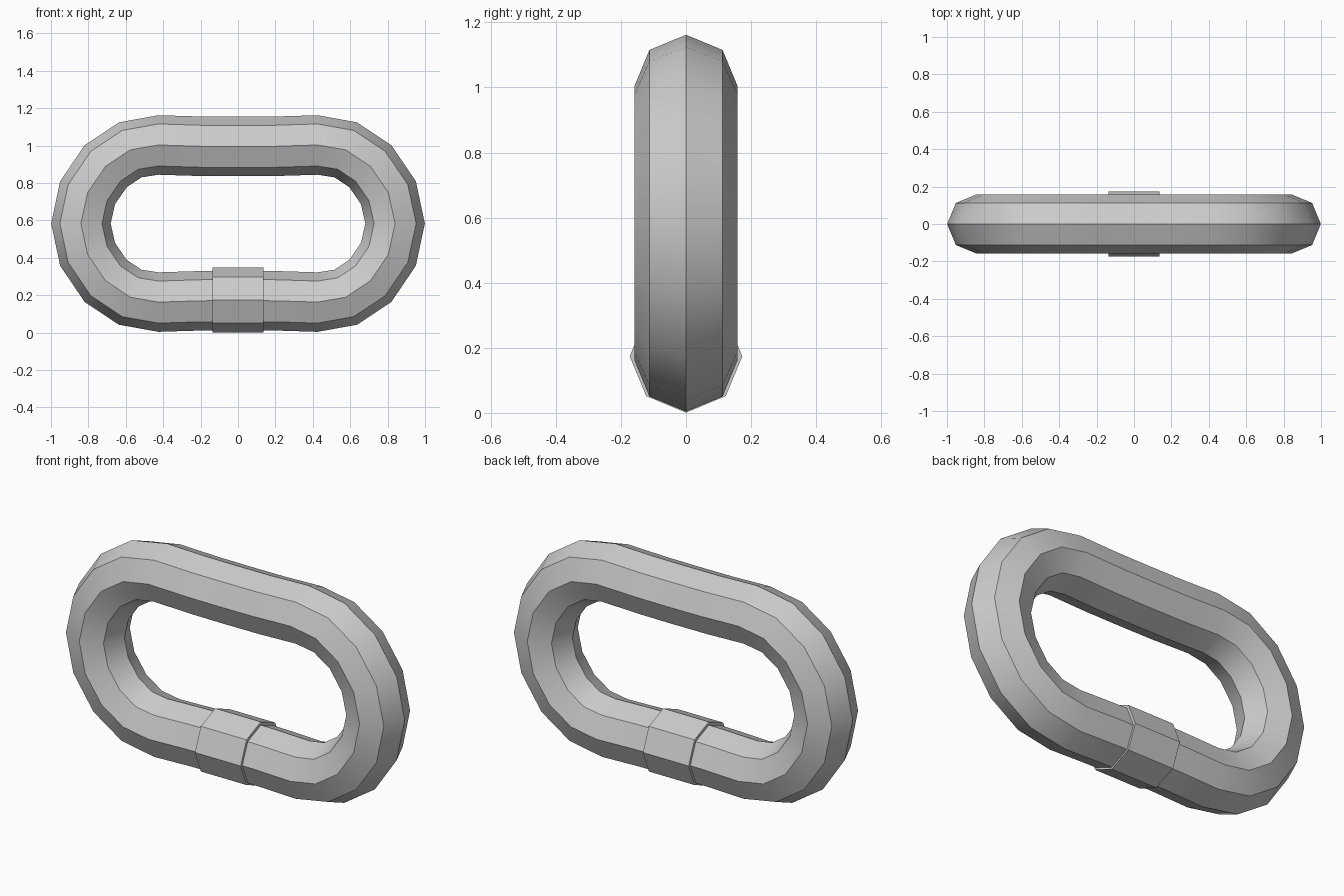
import bpy, bmesh
from math import cos, sin, radians, pi
from mathutils import Vector

cube = bpy.data.objects.get("Cube")
if cube:
    bpy.data.objects.remove(cube, do_unlink=True)

SIDES = 8
RADIUS = 0.159
MID_Z = 0.583
BAR = 0.412     # height of the straight bars from the link's middle

steel = bpy.data.materials.new("light grey steel")
steel.use_nodes = True
grey = (0.6, 0.6, 0.6, 1)
steel.diffuse_color = grey
steel.node_tree.nodes["Principled BSDF"].inputs["Base Color"].default_value = grey


def finish(bm, name):
    bmesh.ops.recalc_face_normals(bm, faces=bm.faces)
    mesh = bpy.data.meshes.new(name)
    bm.to_mesh(mesh)
    bm.free()
    mesh.materials.append(steel)
    obj = bpy.data.objects.new(name, mesh)
    bpy.context.collection.objects.link(obj)
    bpy.ops.object.select_all(action='DESELECT')
    obj.select_set(True)
    bpy.context.view_layer.objects.active = obj
    bpy.ops.object.shade_smooth_by_angle(angle=radians(30))
    return obj


def ring(bm, x, z, lean, radius):
    """Octagon around a path point; lean is the direction of its outer corner."""
    out = Vector((cos(lean), 0, sin(lean)))
    side = Vector((0, 1, 0))
    turns = [2 * pi * i / SIDES for i in range(SIDES)]
    return [bm.verts.new(Vector((x, 0, z)) + radius * (out * cos(t) + side * sin(t)))
            for t in turns]


def bridge(bm, a, b):
    for i in range(SIDES):
        j = (i + 1) % SIDES
        bm.faces.new((a[i], a[j], b[j], b[i]))


# Chain link: one quarter of the centre line, mirrored into a closed loop
quarter = [(0.84, 0, 0), (0.804, 0.165, 22.5), (0.708, 0.306, 45),
           (0.576, 0.394, 67.5), (0.425, 0.42, 90), (0.2, 0.413, 91)]
upper = quarter + [(0, BAR, 90)] + [(-x, z, 180 - a) for x, z, a in reversed(quarter)]
loop = upper + [(x, -z, -a) for x, z, a in reversed(upper[1:-1])]

bm = bmesh.new()
rings = [ring(bm, x, MID_Z + z, radians(a), RADIUS) for x, z, a in loop]
for k, r in enumerate(rings):
    bridge(bm, r, rings[(k + 1) % len(rings)])
finish(bm, "chain_link")

# Joining sleeve around the lower bar
bm = bmesh.new()
ends = [ring(bm, x, MID_Z - BAR + 0.003, -pi / 2, 0.173) for x in (-0.137, 0.137)]
bridge(bm, *ends)
for end in ends:
    bm.faces.new(end)
finish(bm, "joining_sleeve")
